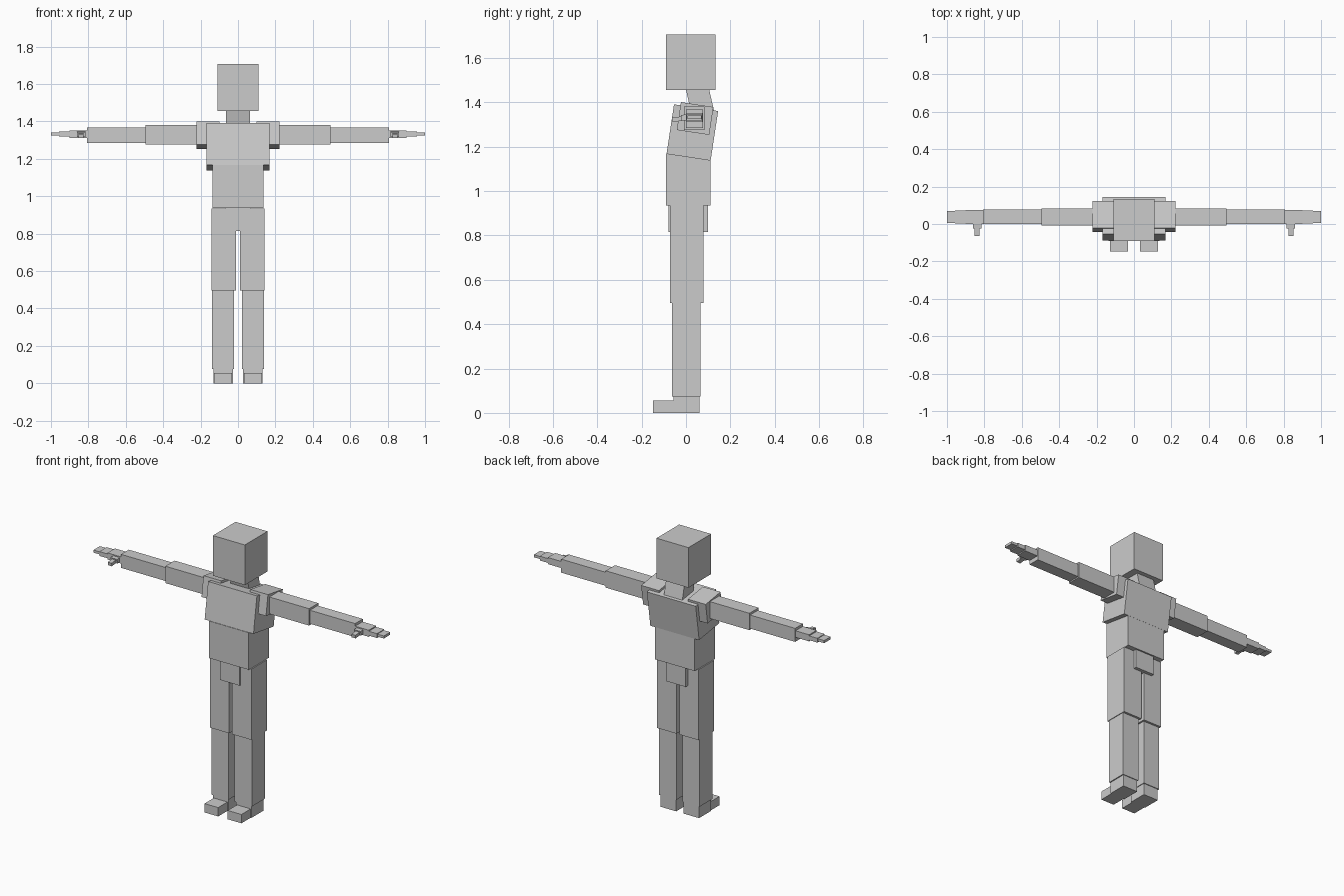
import bpy, bmesh
from math import radians
from mathutils import Matrix, Vector

if "Cube" in bpy.data.objects:
    bpy.data.objects.remove(bpy.data.objects["Cube"])


def box(name, x, y, z, tilt=0, mirror=False):
    """Box from (min, max) ranges, tilted about x through its centre, optionally mirrored."""
    centre = Vector(((x[0] + x[1]) / 2, (y[0] + y[1]) / 2, (z[0] + z[1]) / 2))
    mat = (Matrix.Translation(centre)
           @ Matrix.Rotation(radians(tilt), 4, 'X')
           @ Matrix.Diagonal((x[1] - x[0], y[1] - y[0], z[1] - z[0], 1)))
    bm = bmesh.new()
    bmesh.ops.create_cube(bm, size=1, matrix=mat)
    mesh = bpy.data.meshes.new(name)
    bm.to_mesh(mesh)
    bm.free()
    ob = bpy.data.objects.new(name, mesh)
    bpy.context.collection.objects.link(ob)
    if mirror:
        mod = ob.modifiers.new("mirror", 'MIRROR')
        mod.use_mirror_merge = False
    return ob


# Head and torso
box("head", (-0.11, 0.11), (-0.09, 0.133), (1.456, 1.706))
box("neck", (-0.063, 0.063), (0.012, 0.114), (1.335, 1.485), tilt=13)
box("chest", (-0.168, 0.168), (-0.072, 0.129), (1.151, 1.377), tilt=-8.6)
box("abdomen", (-0.137, 0.137), (-0.09, 0.11), (0.936, 1.167))
box("pelvis", (-0.068, 0.068), (-0.08, 0.10), (0.815, 0.937))

# Arms, mirrored across x
box("shoulder", (0.10, 0.222), (-0.033, 0.115), (1.2635, 1.3905), tilt=-8.6, mirror=True)
box("upper_arm", (0.20, 0.495), (-0.008, 0.083), (1.276, 1.381), mirror=True)
box("forearm", (0.494, 0.806), (0.001, 0.077), (1.284, 1.368), mirror=True)
box("palm", (0.805, 0.90), (0.001, 0.074), (1.311, 1.352), mirror=True)
box("fingers", (0.899, 0.956), (0.002, 0.073), (1.318, 1.345), mirror=True)
box("fingertips", (0.955, 1.0), (0.006, 0.069), (1.325, 1.341), mirror=True)
box("thumb_base", (0.816, 0.861), (-0.022, 0.02), (1.318, 1.345), tilt=6, mirror=True)
box("thumb_tip", (0.826, 0.853), (-0.062, -0.02), (1.314, 1.334), tilt=6, mirror=True)

# Legs, mirrored across x
box("thigh", (0.010, 0.143), (-0.073, 0.079), (0.495, 0.935), mirror=True)
box("shin", (0.021, 0.139), (-0.063, 0.065), (0.075, 0.496), mirror=True)
box("foot", (0.026, 0.132), (-0.057, 0.06), (0.0, 0.076), mirror=True)
box("toes", (0.033, 0.127), (-0.148, -0.056), (0.0, 0.055), mirror=True)
